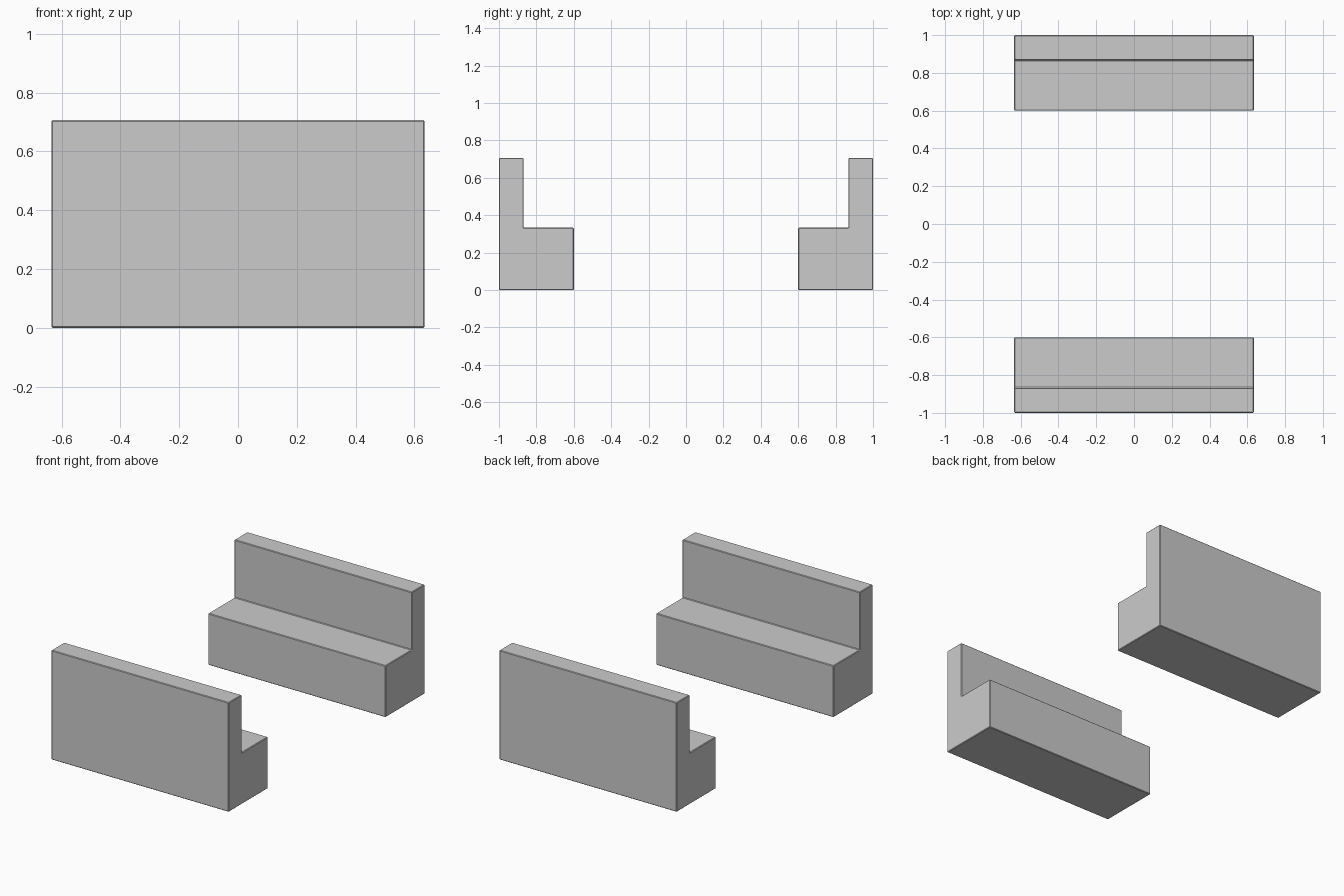
import bpy, bmesh

if "Cube" in bpy.data.objects:
    bpy.data.objects.remove(bpy.data.objects["Cube"])

HALF_LENGTH = 0.634
# L-shaped side profile (y, z): seat facing the centre, tall backrest outside
PROFILE = [(0.6, 0), (1, 0), (1, 0.706), (0.868, 0.706), (0.868, 0.333), (0.6, 0.333)]


def make_bench(name, side):
    # Extrude the profile along x
    bm = bmesh.new()
    face = bm.faces.new([bm.verts.new((-HALF_LENGTH, y * side, z)) for y, z in PROFILE])
    ext = bmesh.ops.extrude_face_region(bm, geom=[face])
    verts = [g for g in ext["geom"] if isinstance(g, bmesh.types.BMVert)]
    bmesh.ops.translate(bm, verts=verts, vec=(2 * HALF_LENGTH, 0, 0))
    bmesh.ops.recalc_face_normals(bm, faces=bm.faces[:])
    mesh = bpy.data.meshes.new(name)
    bm.to_mesh(mesh)
    bm.free()
    obj = bpy.data.objects.new(name, mesh)
    bpy.context.collection.objects.link(obj)

    # Slightly softened edges
    bevel = obj.modifiers.new("edge_softening", "BEVEL")
    bevel.width = 0.004
    bevel.segments = 1
    bevel.limit_method = "ANGLE"


# Two benches facing each other
make_bench("front_bench", -1)
make_bench("back_bench", 1)
